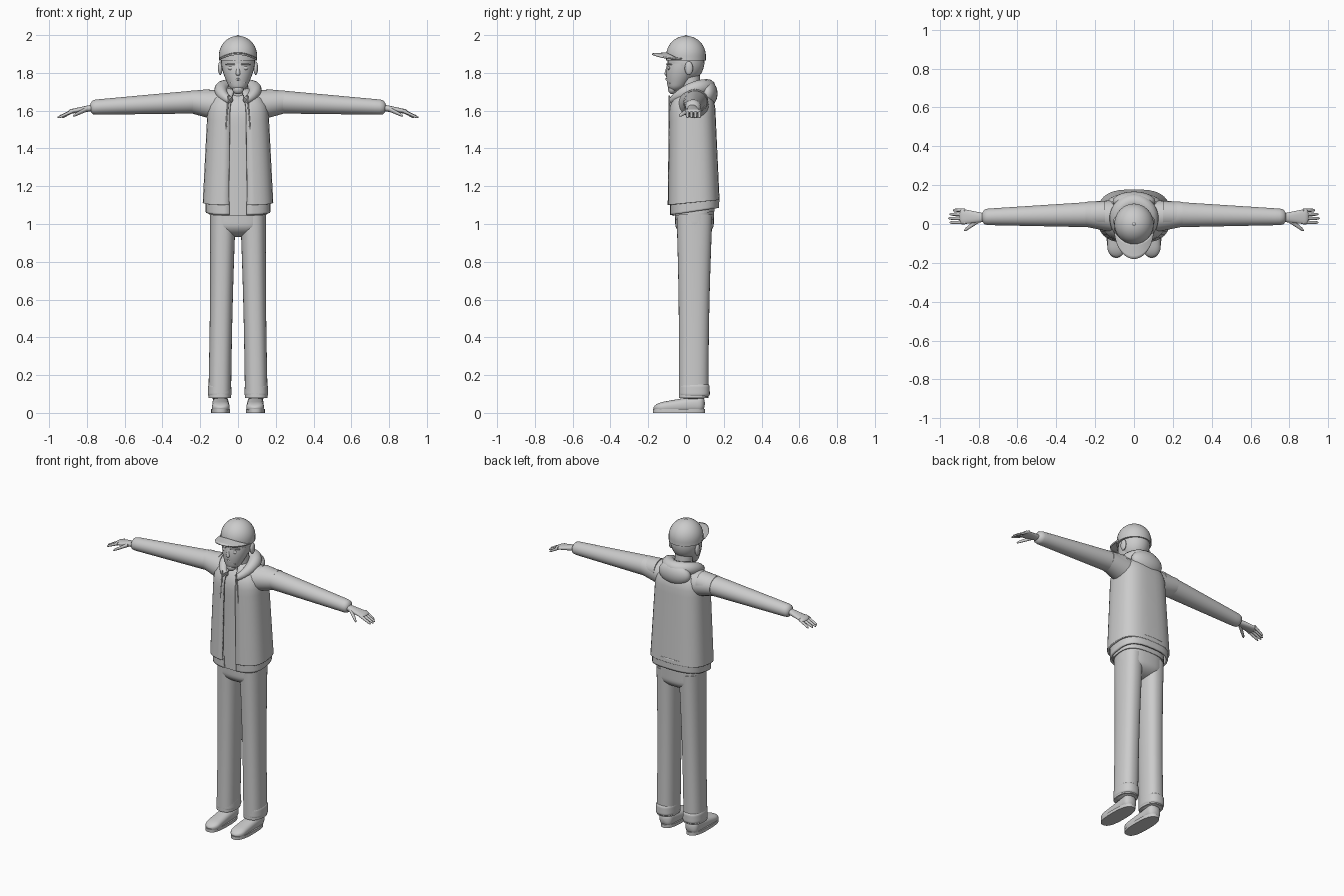
import bpy, bmesh, math
from mathutils import Vector

if "Cube" in bpy.data.objects:
    bpy.data.objects.remove(bpy.data.objects["Cube"])

clay = bpy.data.materials.new("clay_grey")
clay.use_nodes = True
clay.diffuse_color = (0.6, 0.6, 0.6, 1)
clay.node_tree.nodes["Principled BSDF"].inputs["Base Color"].default_value = clay.diffuse_color


def finish(obj):
    """Give the part its colour and smooth shading with sharp edges kept."""
    obj.data.materials.append(clay)
    bpy.ops.object.select_all(action="DESELECT")
    obj.select_set(True)
    bpy.context.view_layer.objects.active = obj
    bpy.ops.object.shade_smooth_by_angle(angle=math.radians(50))


def from_bmesh(name, bm, thickness=0):
    """Turn a bmesh into an object, with thickness for open sheets."""
    bmesh.ops.recalc_face_normals(bm, faces=bm.faces)
    mesh = bpy.data.meshes.new(name)
    bm.to_mesh(mesh)
    bm.free()
    obj = bpy.data.objects.new(name, mesh)
    bpy.context.collection.objects.link(obj)
    if thickness:
        cloth = obj.modifiers.new("thickness", "SOLIDIFY")
        cloth.thickness, cloth.offset = thickness, 0
    finish(obj)


def signed_power(value, power):
    return math.copysign(abs(value) ** (2 / power), value)


def end_scale(distance, rounding):
    """Quarter-circle fall-off near an end; rounding is the share of the length used."""
    if distance >= rounding:
        return 1
    return max(0.05, math.sqrt(1 - (1 - distance / rounding) ** 2))


def limb(name, axis, start, end, radii, end_radii, round_start=0, round_end=0,
         bulge=0, power=2, slope=0, gap=0, sides=32, steps=20):
    """Tapered, rounded body with superellipse sections square to one axis."""
    start, end, radii, end_radii = map(Vector, (start, end, radii, end_radii))
    across = [i for i, letter in enumerate("xyz") if letter != axis]
    bm = bmesh.new()
    rings = []
    for k in range(steps + 1):
        t = (1 - math.cos(math.pi * k / steps)) / 2
        size = radii.lerp(end_radii, t) * (1 + bulge * math.sin(math.pi * t))
        size *= end_scale(t, round_start) * end_scale(1 - t, round_end)
        ring = []
        for i in range(sides):
            turn = i / (sides - 1) if gap else i / sides
            angle = gap + (math.tau - 2 * gap) * turn - math.pi / 2
            point = start.lerp(end, t)
            point[across[0]] += size.x * signed_power(math.cos(angle), power)
            point[across[1]] += size.y * signed_power(math.sin(angle), power)
            point.z += slope * point.y
            ring.append(bm.verts.new(point))
        rings.append(ring)
    for low, high in zip(rings, rings[1:]):
        for i in range(sides - 1 if gap else sides):
            j = (i + 1) % sides
            bm.faces.new((low[i], low[j], high[j], high[i]))
    if not gap:
        bm.faces.new(rings[0])
        bm.faces.new(rings[-1])
    from_bmesh(name, bm, 0.012 if gap else 0)


def ball(name, location, radii):
    bpy.ops.mesh.primitive_uv_sphere_add(segments=24, ring_count=16, location=location)
    obj = bpy.context.object
    obj.name = name
    obj.scale = radii
    finish(obj)


# Shirt, open jacket with its hem band, and trouser seat
limb("shirt", "z", (0, .04, 1.05), (0, .03, 1.7), (.155, .112), (.14, .1),
     round_end=.2, power=2.8, slope=.1)
limb("jacket", "z", (0, .04, 1.11), (0, .03, 1.72), (.181, .132), (.15, .114),
     round_end=.2, power=2.9, slope=.1, gap=.15)
limb("jacket_hem", "z", (0, .045, 1.06), (0, .045, 1.13), (.166, .125), (.168, .126),
     power=2.9, slope=.15, gap=.15, steps=4)
limb("trouser_seat", "z", (0, .045, .93), (0, .045, 1.1), (.147, .1), (.15, .105),
     round_start=.4, power=2.6)

# Hood: rolled collar, open at the throat, and the pouch behind
roll = bpy.data.curves.new("hood_collar", "CURVE")
roll.dimensions = "3D"
roll.bevel_depth, roll.bevel_resolution = .042, 4
roll.use_fill_caps = True
spline = roll.splines.new("POLY")
spline.points.add(24)
for i, point in enumerate(spline.points):
    angle = math.radians(155) * (i / 12 - 1)
    front = (1 - math.cos(angle)) / 2
    point.co = (.09 * math.sin(angle), .015 + .1 * math.cos(angle), 1.725 - .08 * front ** 2, 1)
    point.radius = 1 - .6 * front ** 2
collar = bpy.data.objects.new("hood_collar", roll)
bpy.context.collection.objects.link(collar)
bpy.ops.object.select_all(action="DESELECT")
collar.select_set(True)
bpy.context.view_layer.objects.active = collar
bpy.ops.object.convert(target="MESH")
finish(bpy.context.object)
ball("hood_pouch", (0, .115, 1.69), (.11, .052, .07))

for side, s in (("left", 1), ("right", -1)):
    def at(x, y, z):
        return s * x, y, z

    # Trouser leg with a soft cuff
    limb(side + "_trouser_leg", "z", at(.097, .04, .08), at(.08, .045, 1.05),
         (.06, .078), (.068, .095), bulge=-.06, power=2.4)
    limb(side + "_trouser_cuff", "z", at(.097, .044, .07), at(.097, .044, .17),
         (.064, .083), (.06, .08), round_start=.3, round_end=.3, power=2.4)

    # Shoe and sole
    limb(side + "_shoe", "y", at(.093, .1, .05), at(.09, -.172, .026),
         (.042, .048), (.048, .024), round_start=.1, round_end=.2, power=2.5)
    limb(side + "_sole", "z", at(.092, -.037, 0), at(.092, -.037, .02),
         (.05, .138), (.05, .138), power=2.6, steps=2)

    # Shoulder and sleeve
    limb(side + "_shoulder", "x", at(.05, .035, 1.62), at(.25, .05, 1.647),
         (.09, .09), (.064, .06))
    limb(side + "_sleeve", "x", at(.15, .05, 1.65), at(.785, .036, 1.617),
         (.068, .064), (.041, .039), round_end=.04)

    # Hand with four fingers and a thumb
    limb(side + "_hand", "x", at(.77, .033, 1.615), at(.9, .039, 1.594),
         (.022, .018), (.042, .011), round_end=.15, power=2.3)
    for i, finger in enumerate(("index", "middle", "ring", "little")):
        y = .008 + .021 * i
        reach = .957 - .006 * (i - 1) ** 2
        limb(f"{side}_{finger}_finger", "x", at(.87, y, 1.6), at(reach, y, 1.563),
             (.01, .01), (.007, .007), round_end=.2, sides=12, steps=10)
    limb(side + "_thumb", "x", at(.8, .02, 1.608), at(.875, -.034, 1.572),
         (.015, .013), (.009, .008), round_end=.2, sides=12, steps=10)

    # Drawstring and slanted pocket
    limb(side + "_drawstring", "z", at(.064, -.088, 1.5), at(.05, -.088, 1.68),
         (.004, .004), (.004, .004), sides=8, steps=4)
    limb(side + "_pocket_welt", "x", at(.15, -.046, 1.2), at(.1, -.076, 1.25),
         (.006, .006), (.006, .006), sides=8, steps=4)

    # Ear, eye, brow and moustache
    ball(side + "_ear", at(.094, .015, 1.825), (.012, .022, .036))
    ball(side + "_eye", at(.036, -.09, 1.825), (.017, .008, .01))
    limb(side + "_brow", "x", at(.015, -.1, 1.846), at(.066, -.078, 1.845),
         (.006, .005), (.004, .003), sides=8, steps=4)
    limb(side + "_moustache", "x", at(0, -.102, 1.768), at(.04, -.085, 1.745),
         (.007, .007), (.003, .003), sides=8, steps=4)

# Head: skull, jaw, neck, nose and beard
ball("skull", (0, 0, 1.86), (.09, .098, .11))
limb("jaw", "z", (0, -.058, 1.7), (0, -.005, 1.85), (.036, .035), (.088, .095),
     round_start=.2, bulge=.12)
limb("neck", "z", (0, .03, 1.66), (0, .02, 1.8), (.056, .05), (.052, .052))
limb("nose", "z", (0, -.1, 1.785), (0, -.092, 1.845), (.015, .018), (.007, .008),
     round_start=.2, sides=12, steps=8)
ball("mouth", (0, -.092, 1.75), (.02, .008, .004))
ball("chin_beard", (0, -.073, 1.715), (.03, .022, .028))

# Cap: dome, button and drooping curved brim
limb("cap_dome", "z", (0, 0, 1.865), (0, 0, 1.996), (.101, .105), (.101, .105), round_end=.8)
ball("cap_button", (0, 0, 1.994), (.009, .009, .006))
bm = bmesh.new()
rows = []
for j in range(6):
    row = []
    for i in range(25):
        angle = math.pi * i / 24
        x = .1 * math.cos(angle)
        y = -.02 - (.075 + .017 * j) * math.sin(angle)
        row.append(bm.verts.new((x, y, 1.91 - 3.4 * x * x + .06 * y)))
    rows.append(row)
for inner, outer in zip(rows, rows[1:]):
    for i in range(24):
        bm.faces.new((inner[i], outer[i], outer[i + 1], inner[i + 1]))
bmesh.ops.remove_doubles(bm, verts=bm.verts, dist=.0005)
from_bmesh("cap_brim", bm, .009)
